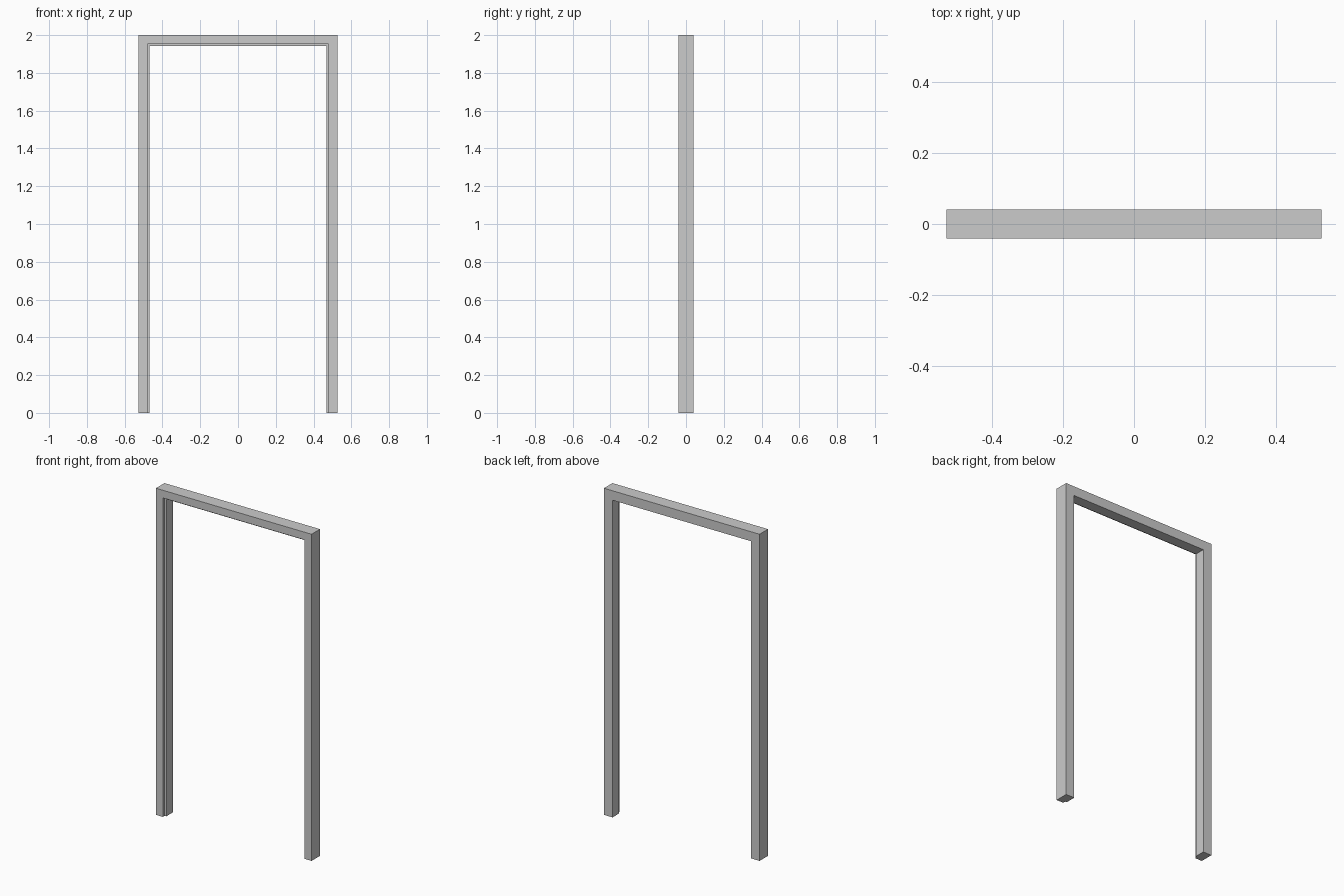
import bpy, bmesh

if "Cube" in bpy.data.objects:
    bpy.data.objects.remove(bpy.data.objects["Cube"])

W, H, D = 0.527, 2.0, 0.041      # half width, height, half depth
STEP_Y = -D + 0.017              # depth of the rebate on the front side

# Rebated cross-section: (inset from the outer edge, y)
profile = [(0, -D), (0.047, -D), (0.047, STEP_Y),
           (0.058, STEP_Y), (0.058, D), (0, D)]

# Mitred sweep: left foot, left corner, right corner, right foot
bm = bmesh.new()
rings = []
for side, top in ((-1, False), (-1, True), (1, True), (1, False)):
    rings.append([bm.verts.new((side * (W - i), y, H - i if top else 0))
                  for i, y in profile])
n = len(profile)
for a, b in zip(rings, rings[1:]):
    for k in range(n):
        j = (k + 1) % n
        bm.faces.new((a[k], a[j], b[j], b[k]))
bm.faces.new(rings[0])
bm.faces.new(rings[-1])
bmesh.ops.recalc_face_normals(bm, faces=bm.faces)

mesh = bpy.data.meshes.new("door_frame")
bm.to_mesh(mesh)
bm.free()
bpy.context.collection.objects.link(bpy.data.objects.new("door_frame", mesh))
